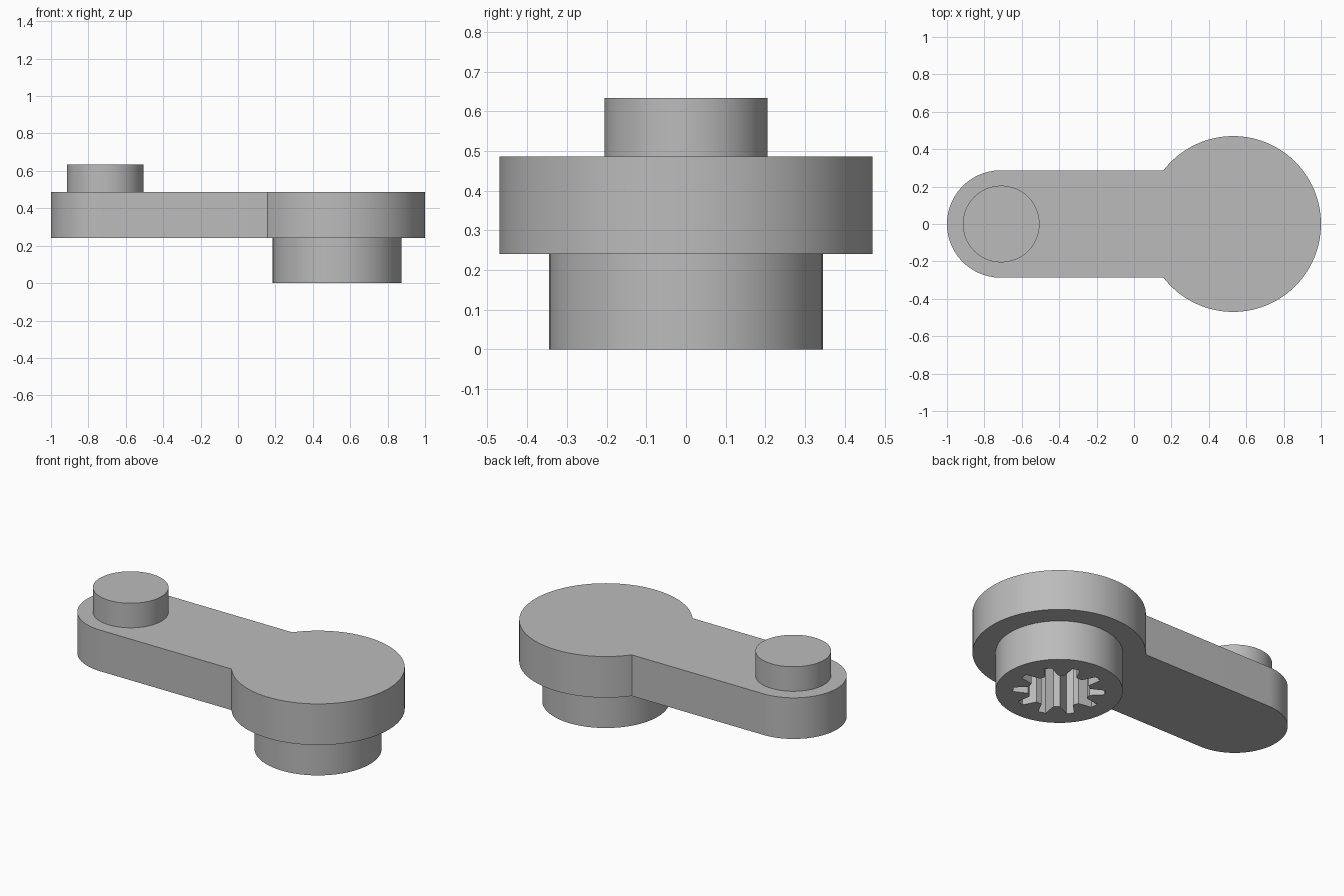
import bpy, bmesh
from math import sin, cos, pi, radians, asin

old = bpy.data.objects.get("Cube")
if old:
    bpy.data.objects.remove(old)

grey = bpy.data.materials.new("plain grey")
grey.use_nodes = True
colour = (0.5, 0.5, 0.5, 1)
grey.diffuse_color = colour
grey.node_tree.nodes["Principled BSDF"].inputs["Base Color"].default_value = colour

HUB_X, DISC_R = 0.53, 0.47
ARM_X, ARM_R = -0.713, 0.287
PLATE_Z, PLATE_TOP = 0.24, 0.486


def arc(cx, r, start, end, steps):
    """Points on an arc, both ends included."""
    return [(cx + r * cos(start + (end - start) * i / steps),
             r * sin(start + (end - start) * i / steps)) for i in range(steps + 1)]


def prism(name, outline, bottom, top):
    """Extrude a closed counter-clockwise outline between two heights."""
    bm = bmesh.new()
    base = bm.faces.new([bm.verts.new((x, y, bottom)) for x, y in outline])
    up = bmesh.ops.extrude_face_region(bm, geom=[base], use_keep_orig=True)
    for v in up["geom"]:
        if isinstance(v, bmesh.types.BMVert):
            v.co.z = top
    bmesh.ops.recalc_face_normals(bm, faces=bm.faces)
    mesh = bpy.data.meshes.new(name)
    bm.to_mesh(mesh)
    bm.free()
    mesh.materials.append(grey)
    obj = bpy.data.objects.new(name, mesh)
    bpy.context.collection.objects.link(obj)
    return obj


def circle(cx, r, steps=96):
    return arc(cx, r, 0, 2 * pi, steps)[:-1]


# Keyhole outline: large disc joined to a round-ended arm
meet = pi - asin(ARM_R / DISC_R)
outline = arc(HUB_X, DISC_R, -meet, meet, 88) + arc(ARM_X, ARM_R, pi / 2, 3 * pi / 2, 48)
plate = prism("arm_plate", outline, PLATE_Z, PLATE_TOP)

# Round hub below the disc and pin on top of the arm end
hub = prism("hub", circle(HUB_X, 0.345), 0, PLATE_Z)
pin = prism("pin", circle(-0.71, 0.205), PLATE_TOP, 0.633)

# Ten-toothed spline socket sunk into the hub from below
TEETH = 10
star = []
for i in range(TEETH):
    for r, offset in ((0.25, -5), (0.25, 5), (0.17, 12), (0.17, 24)):
        a = 2 * pi * i / TEETH + radians(offset)
        star.append((HUB_X + r * cos(a), r * sin(a)))
cutter = prism("socket_cutter", star, -0.1, 0.36)
cutter.hide_render = True

for part in (plate, hub):
    mod = part.modifiers.new("socket", "BOOLEAN")
    mod.operation = "DIFFERENCE"
    mod.solver = "EXACT"
    mod.object = cutter
    bpy.context.view_layer.objects.active = part
    bpy.ops.object.modifier_apply(modifier=mod.name)
bpy.data.objects.remove(cutter)

# Smooth round walls, crisp edges
bpy.ops.object.select_all(action="DESELECT")
for part in (plate, hub, pin):
    part.select_set(True)
bpy.context.view_layer.objects.active = plate
bpy.ops.object.shade_smooth_by_angle(angle=radians(20))
